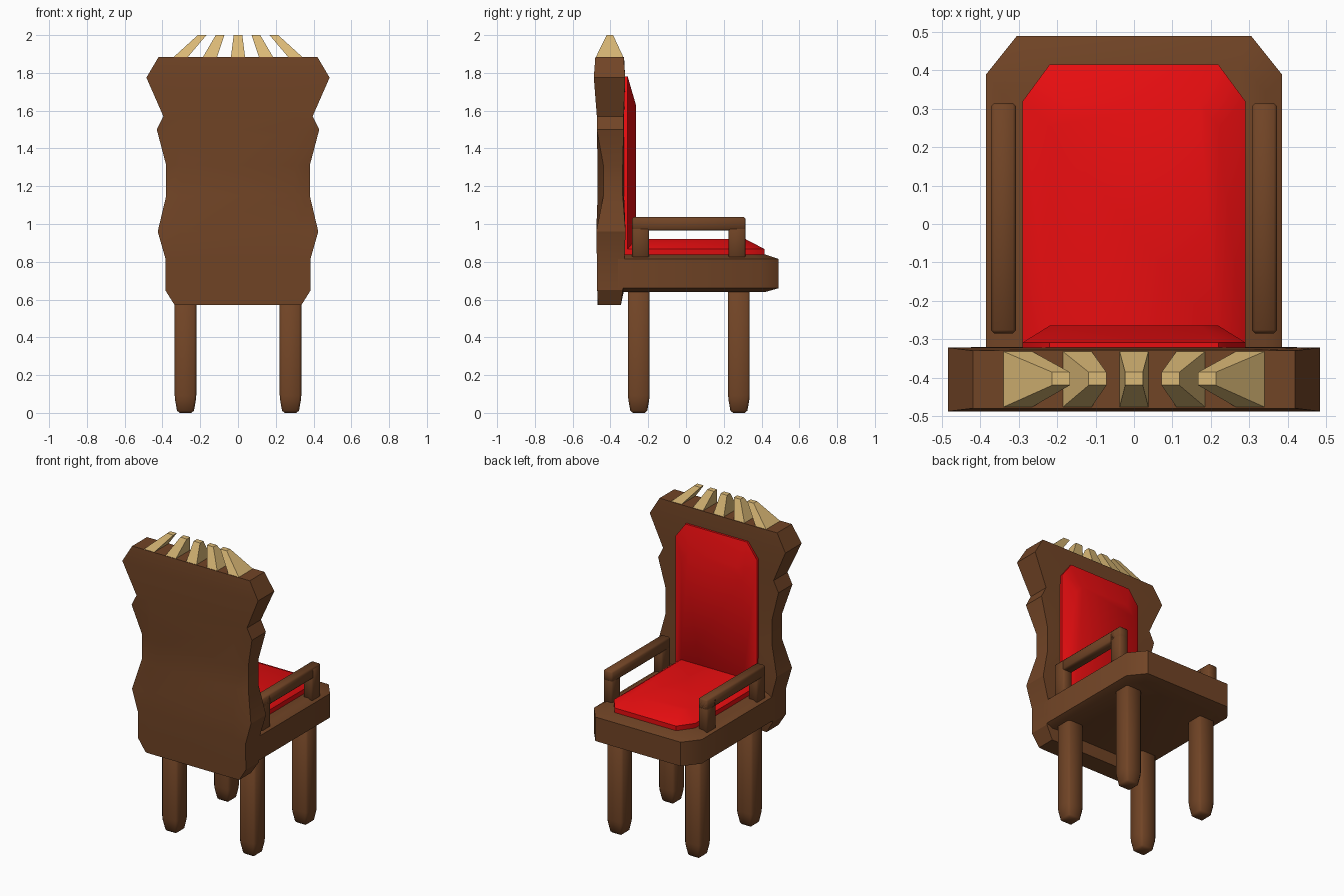
import bpy, bmesh, math
from mathutils import Matrix, Vector

if "Cube" in bpy.data.objects:
    bpy.data.objects.remove(bpy.data.objects["Cube"])


def material(name, rgb):
    m = bpy.data.materials.new(name)
    m.diffuse_color = (*rgb, 1)
    m.use_nodes = True
    m.node_tree.nodes["Principled BSDF"].inputs["Base Color"].default_value = m.diffuse_color
    return m


WOOD = material("brown wood", (0.165, 0.058, 0.019))
RED = material("red cushion", (0.8, 0.004, 0.005))
TAN = material("tan horn", (0.7, 0.48, 0.18))


def loft(name, rings, mat, angle=40, bevel=0):
    """Skin a stack of equal-length point rings and cap both ends."""
    bm = bmesh.new()
    vs = [[bm.verts.new(p) for p in r] for r in rings]
    n = len(vs[0])
    for a, b in zip(vs, vs[1:]):
        for i in range(n):
            j = (i + 1) % n
            bm.faces.new((a[i], a[j], b[j], b[i]))
    bm.faces.new(vs[0][::-1])
    bm.faces.new(vs[-1])
    if bevel:
        bmesh.ops.bevel(bm, geom=bm.edges[:], offset=bevel, segments=1,
                        affect='EDGES', clamp_overlap=True)
    bmesh.ops.recalc_face_normals(bm, faces=bm.faces)
    me = bpy.data.meshes.new(name)
    bm.to_mesh(me)
    bm.free()
    me.materials.append(mat)
    me.shade_smooth()
    me.set_sharp_from_angle(angle=math.radians(angle))
    ob = bpy.data.objects.new(name, me)
    bpy.context.collection.objects.link(ob)
    return ob


def rect(x0, x1, y0, y1, z):
    return [(x0, y0, z), (x1, y0, z), (x1, y1, z), (x0, y1, z)]


def box(name, x, y, z, mat, bevel=0):
    return loft(name, [rect(*x, *y, z[0]), rect(*x, *y, z[1])], mat, 50, bevel)


def slab(w, y0, y1, cx, cy, z):
    """Rectangle with its two far corners cut off."""
    return [(-w, y0, z), (w, y0, z), (w, y1 - cy, z), (w - cx, y1, z),
            (cx - w, y1, z), (-w, y1 - cy, z)]


# Seat block with softened top and bottom rims
loft("seat", [slab(0.345, -0.36, 0.42, 0.07, 0.08, 0.64),
              slab(0.385, -0.36, 0.49, 0.08, 0.1, 0.66),
              slab(0.385, -0.36, 0.49, 0.08, 0.1, 0.815),
              slab(0.345, -0.36, 0.42, 0.07, 0.08, 0.838)], WOOD)


# Seat and back cushions share one padded shape
def cushion(name, y0, y1, z0, z1, inset):
    h = z1 - z0
    return loft(name, [slab(0.29, y0, y1, 0.07, 0.095, z0),
                       slab(0.29, y0, y1, 0.07, 0.095, z0 + h * 0.42),
                       slab(0.22, y0 + 0.04, y1 - inset, 0.05, 0.06, z1)], RED, 50)


cushion("seat_cushion", -0.33, 0.415, 0.83, 0.92, 0.1)
back_pad = cushion("back_cushion", 0.84, 1.78, -0.34, -0.265, 0.15)
# Stand the back cushion up: its length becomes height, its height becomes depth
back_pad.data.transform(Matrix(((1, 0, 0, 0), (0, 0, 1, 0),
                                (0, 1, 0, 0), (0, 0, 0, 1))))
back_pad.data.flip_normals()

# Carved backrest: z, half width, rear and front y of the side edge
LEVELS = [(0.57, 0.335, -0.465, -0.345), (0.65, 0.385, -0.47, -0.335),
          (0.82, 0.385, -0.472, -0.325), (0.96, 0.425, -0.475, -0.32),
          (1.15, 0.38, -0.437, -0.335), (1.31, 0.38, -0.437, -0.335),
          (1.50, 0.43, -0.472, -0.33), (1.57, 0.395, -0.472, -0.33),
          (1.775, 0.485, -0.488, -0.322), (1.885, 0.42, -0.48, -0.33)]
rings = []
for z, w, yb, yf in LEVELS:
    back = min(yb, -0.468)
    front = max(yf, -0.328) if z > 0.6 else yf
    rings.append([(-w, yb, z), (-0.3, back, z), (0.3, back, z), (w, yb, z),
                  (w, yf, z), (0.3, front, z), (-0.3, front, z), (-w, yf, z)])
loft("backrest", rings, WOOD, 25)

# Fan of tapered crest spikes: base centre, tip centre
for i, (b, t) in enumerate([(-0.307, -0.19), (-0.15, -0.095), (0, 0),
                            (0.15, 0.095), (0.307, 0.19)]):
    loft(f"crest_spike_{i + 1}",
         [rect(b - 0.038, b + 0.038, -0.479, -0.33, 1.88),
          rect(t - 0.023, t + 0.023, -0.42, -0.386, 2.0)], TAN, 20)

for side, s in (("left", -1), ("right", 1)):
    # Armrest: two posts and a rail
    xs = sorted((s * 0.307, s * 0.373))
    box(f"{side}_arm_rail", xs, (-0.285, 0.315), (0.965, 1.037), WOOD, 0.009)
    for end, y in (("rear", -0.24), ("front", 0.27)):
        box(f"{side}_{end}_arm_post", xs, (y - 0.045, y + 0.045),
            (0.82, 1.036), WOOD, 0.009)
    # Legs with tapered feet
    for end, y in (("rear", -0.25), ("front", 0.28)):
        x = s * 0.278
        loft(f"{side}_{end}_leg",
             [rect(x - r, x + r, y - r, y + r, z)
              for z, r in ((0, 0.043), (0.08, 0.057), (0.65, 0.057))],
             WOOD, 50, 0.012)
